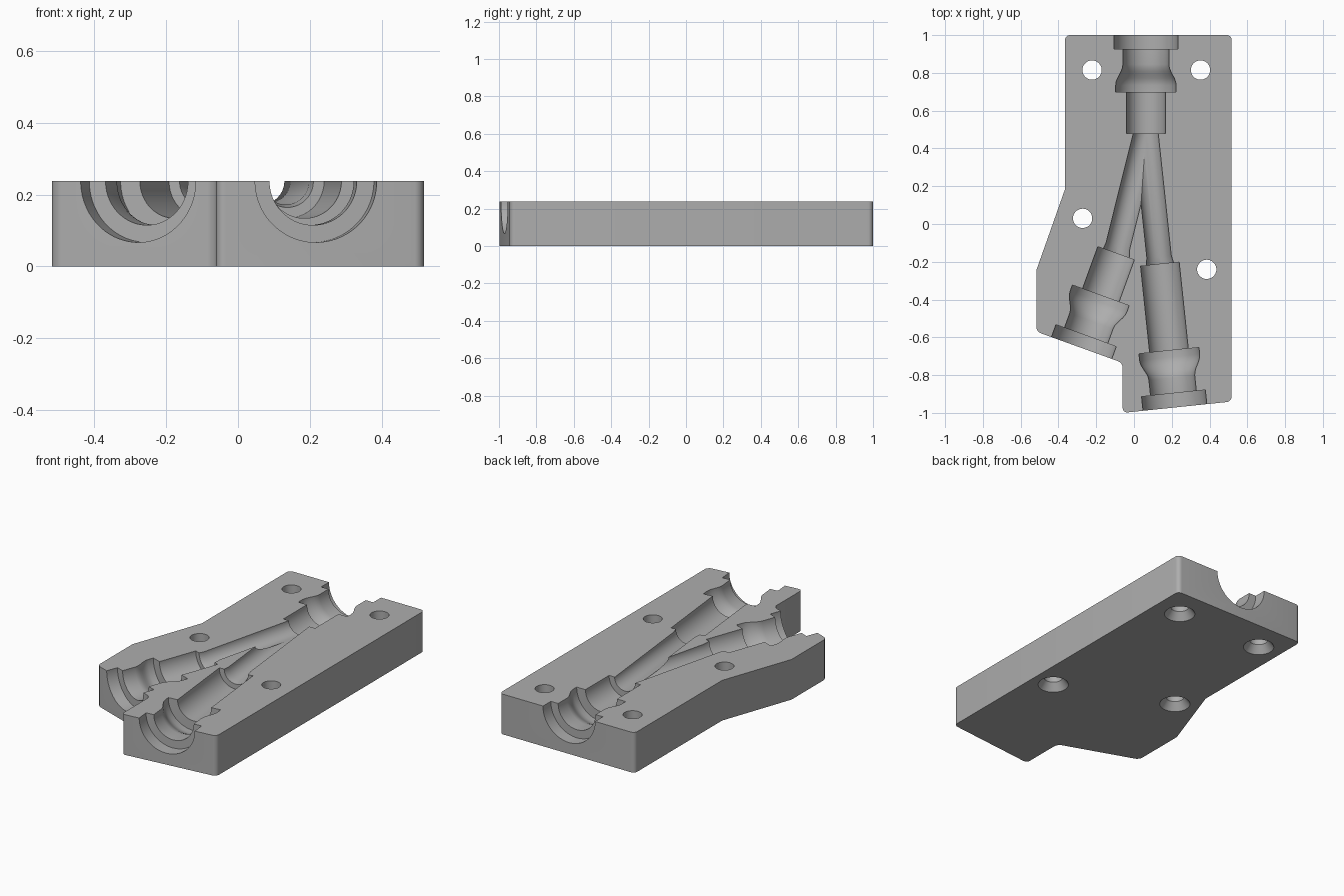
import bpy, bmesh, math
from mathutils import Vector

if "Cube" in bpy.data.objects:
    bpy.data.objects.remove(bpy.data.objects["Cube"], do_unlink=True)

TOP = 0.237          # block height, also the height of every channel axis
SEGMENTS = 64

grey = bpy.data.materials.new("plain grey")
grey.use_nodes = True
colour = (0.42, 0.42, 0.42, 1)
grey.diffuse_color = colour
grey.node_tree.nodes["Principled BSDF"].inputs["Base Color"].default_value = colour


def make_object(name, bm):
    bmesh.ops.recalc_face_normals(bm, faces=bm.faces)
    mesh = bpy.data.meshes.new(name)
    bm.to_mesh(mesh)
    bm.free()
    mesh.materials.append(grey)
    obj = bpy.data.objects.new(name, mesh)
    bpy.context.collection.objects.link(obj)
    return obj


def lathe(name, start, direction, profile):
    """Closed solid of revolution; profile is (distance, radius) pairs."""
    axis = Vector(direction).normalized()
    side = axis.orthogonal().normalized()
    if abs(axis.z) < 0.5:
        side = axis.cross(Vector((0, 0, 1)))
    up = axis.cross(side)
    bm = bmesh.new()
    rings = []
    for dist, radius in profile:
        ring = []
        for i in range(SEGMENTS):
            a = math.tau * (i + 0.5) / SEGMENTS
            offset = side * math.cos(a) + up * math.sin(a)
            ring.append(bm.verts.new(Vector(start) + axis * dist + offset * radius))
        rings.append(ring)
    for low, high in zip(rings, rings[1:]):
        for i in range(SEGMENTS):
            j = (i + 1) % SEGMENTS
            bm.faces.new((low[i], low[j], high[j], high[i]))
    bm.faces.new(rings[0])
    bm.faces.new(rings[-1])
    return make_object(name, bm)


def socket(name, start, direction, tube):
    """Straight tube, flared seat, neck and mouth recess."""
    profile = [(0, 0.103), (tube, 0.103), (tube, 0.16), (tube + 0.035, 0.16)]
    for i in range(1, 7):
        blend = (1 - math.cos(math.pi * i / 6)) / 2
        profile.append((tube + 0.035 + 0.11 * i / 6, 0.16 - 0.038 * blend))
    profile += [(tube + 0.227, 0.122), (tube + 0.227, 0.17), (tube + 0.4, 0.17)]
    return lathe(name, start, direction, profile)


def passage(name, start, end, radius):
    """Narrow channel that widens slightly where it meets its tube."""
    path = Vector(end) - Vector(start)
    n = path.length
    return lathe(name, start, path, [(-0.03, radius), (n - 0.04, radius),
                                     (n, radius + 0.008), (n + 0.03, radius + 0.008)])


# Block: extruded outline with some rounded vertical corners (x, y, rounded)
outline = [(-0.06, -1, True), (0.517, -0.94, True), (0.517, 1, True),
           (-0.365, 1, True), (-0.365, 0.185, False), (-0.517, -0.245, False),
           (-0.517, -0.57, True), (-0.06, -0.735, True)]
bm = bmesh.new()
low = [bm.verts.new((x, y, 0)) for x, y, _ in outline]
high = [bm.verts.new((x, y, TOP)) for x, y, _ in outline]
bm.faces.new(low)
bm.faces.new(high)
corners = []
for i in range(len(outline)):
    j = (i + 1) % len(outline)
    bm.faces.new((low[i], low[j], high[j], high[i]))
for i, corner in enumerate(outline):
    if corner[2]:
        corners.append(bm.edges.get((low[i], high[i])))
bmesh.ops.recalc_face_normals(bm, faces=bm.faces)
bmesh.ops.bevel(bm, geom=corners, offset=0.026, segments=6, profile=0.5,
                affect='EDGES')
block = make_object("channel_block", bm)

# Channel cutters: one rear socket, two front sockets, two joining passages
junction = (0.063, 0.48, TOP)
left_start = (0.137, -0.213, TOP)
right_start = (-0.095, -0.155, TOP)
tilt_l, tilt_r = math.radians(6), math.radians(20)
cutters = [
    socket("rear_socket", junction, (0, 1, 0), 0.22),
    socket("left_socket", left_start, (math.sin(tilt_l), -math.cos(tilt_l), 0), 0.46),
    socket("right_socket", right_start, (-math.sin(tilt_r), -math.cos(tilt_r), 0), 0.237),
    passage("left_passage", junction, left_start, 0.065),
    passage("right_passage", junction, right_start, 0.065),
]

# Screw holes, countersunk from below
for x, y in [(-0.222, 0.815), (0.352, 0.815), (-0.272, 0.03), (0.385, -0.24)]:
    cutters.append(lathe("screw_hole", (x, y, 0), (0, 0, 1),
                         [(-0.01, 0.092), (0.045, 0.051), (0.3, 0.051)]))

# Cut everything out of the block, then discard the cutters
bpy.context.view_layer.objects.active = block
for cutter in cutters:
    cutter.hide_render = True
    mod = block.modifiers.new(cutter.name, 'BOOLEAN')
    mod.operation = 'DIFFERENCE'
    mod.solver = 'EXACT'
    mod.object = cutter
    bpy.ops.object.modifier_apply(modifier=mod.name)
    bpy.data.objects.remove(cutter, do_unlink=True)

bpy.ops.object.select_all(action='DESELECT')
block.select_set(True)
bpy.ops.object.shade_smooth_by_angle(angle=math.radians(28))
